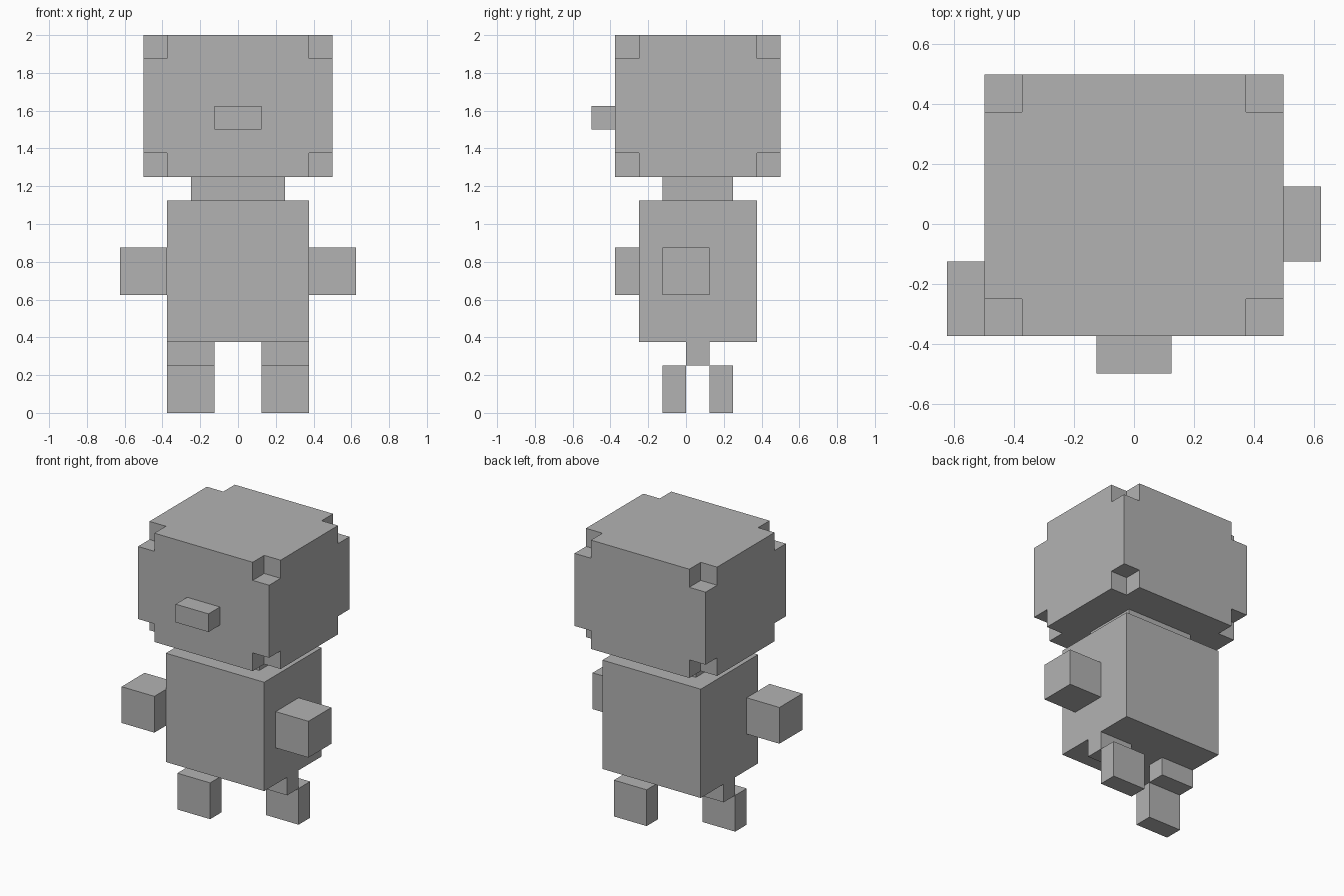
import bpy, bmesh
from itertools import product
from math import radians
from mathutils import Vector

default = bpy.data.objects.get("Cube")
if default:
    bpy.data.objects.remove(default, do_unlink=True)

U = 0.125  # one block

grey = bpy.data.materials.new("grey")
grey.use_nodes = True
colour = (0.45, 0.45, 0.45, 1)
grey.diffuse_color = colour
grey.node_tree.nodes["Principled BSDF"].inputs["Base Color"].default_value = colour


def finish(name, bm):
    bmesh.ops.recalc_face_normals(bm, faces=bm.faces)
    mesh = bpy.data.meshes.new(name)
    bm.to_mesh(mesh)
    bm.free()
    mesh.materials.append(grey)
    obj = bpy.data.objects.new(name, mesh)
    bpy.context.collection.objects.link(obj)
    return obj


def box(name, low, high):
    """Box between two corners, given in blocks."""
    low, high = Vector(low) * U, Vector(high) * U
    bm = bmesh.new()
    bmesh.ops.create_cube(bm, size=1)
    bmesh.ops.scale(bm, vec=high - low, verts=bm.verts)
    bmesh.ops.translate(bm, vec=(low + high) / 2, verts=bm.verts)
    return finish(name, bm)


def notched_box(name, low, high):
    """Box with a one-block cube missing from each of its eight corners."""
    cuts = [(a, a + 1, b - 1, b) for a, b in zip(low, high)]
    cells = {c for c in product(range(3), repeat=3) if 1 in c}
    bm = bmesh.new()
    for cell in cells:
        for axis, side in product(range(3), (0, 1)):
            neighbour = list(cell)
            neighbour[axis] += 2 * side - 1
            if tuple(neighbour) in cells:
                continue
            corners = []
            for du, dv in ((0, 0), (1, 0), (1, 1), (0, 1)):
                p = list(cell)
                p[axis] += side
                p[(axis + 1) % 3] += du
                p[(axis + 2) % 3] += dv
                corners.append(bm.verts.new([cuts[i][p[i]] * U for i in range(3)]))
            bm.faces.new(corners)
    bmesh.ops.remove_doubles(bm, verts=bm.verts, dist=U / 100)
    bmesh.ops.recalc_face_normals(bm, faces=bm.faces)
    bmesh.ops.dissolve_limit(bm, angle_limit=radians(1), verts=bm.verts, edges=bm.edges)
    return finish(name, bm)


# Head, nose, neck and body
notched_box("head", (-4, -3, 10), (4, 4, 16))
box("nose", (-1, -4, 12), (1, -3, 13))
box("neck", (-2, -1, 9), (2, 2, 10))
box("body", (-3, -2, 3), (3, 3, 9))

# Limbs in mid-stride: the right side swings forward
for side, x, arm_y, foot_y in (("left", 1, -1, 1), ("right", -3, -3, -1)):
    arm_x = 3 if side == "left" else -5
    box(side + "_arm", (arm_x, arm_y, 5), (arm_x + 2, arm_y + 2, 7))
    box(side + "_leg", (x, 0, 2), (x + 2, 1, 3))
    box(side + "_foot", (x, foot_y, 0), (x + 2, foot_y + 1, 2))
